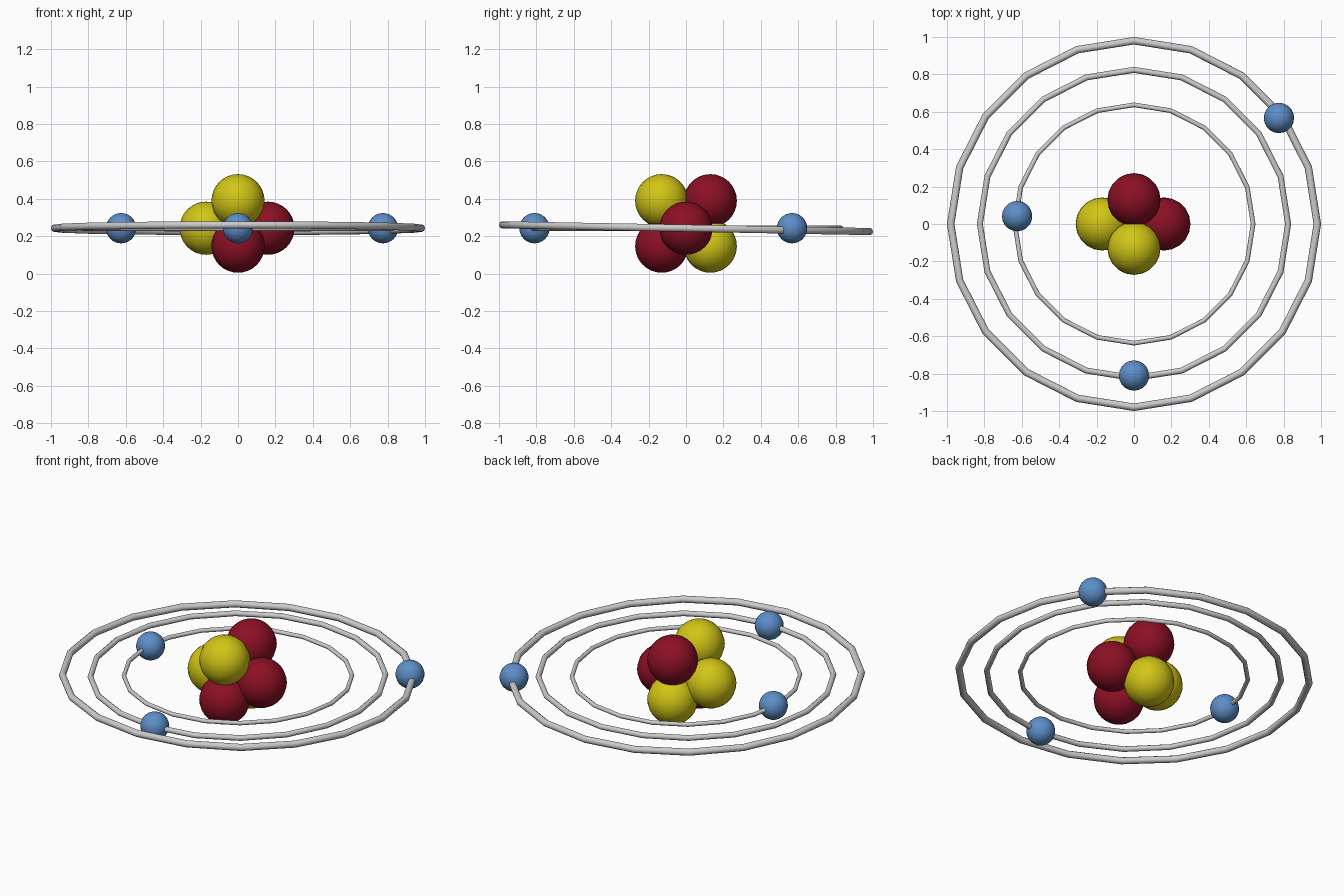
import bpy, bmesh, math
from mathutils import Matrix

if "Cube" in bpy.data.objects:
    bpy.data.objects.remove(bpy.data.objects["Cube"])


def material(name, rgb):
    m = bpy.data.materials.new(name)
    m.diffuse_color = (*rgb, 1)
    m.use_nodes = True
    m.node_tree.nodes["Principled BSDF"].inputs["Base Color"].default_value = m.diffuse_color
    return m


RED = material("crimson", (0.26, 0.005, 0.018))
YELLOW = material("yellow", (0.64, 0.56, 0.008))
BLUE = material("blue", (0.11, 0.27, 0.58))
GREY = material("light_grey", (0.6, 0.6, 0.6))

MID = 0.243  # height of the orbit centre


def finish(bm, name, mat):
    for f in bm.faces:
        f.smooth = True
    me = bpy.data.meshes.new(name)
    bm.to_mesh(me)
    bm.free()
    me.materials.append(mat)
    ob = bpy.data.objects.new(name, me)
    bpy.context.collection.objects.link(ob)
    return ob


def ball(name, loc, radius, mat, segments=20, rings=16):
    bm = bmesh.new()
    bmesh.ops.create_uvsphere(bm, u_segments=segments, v_segments=rings,
                              radius=radius, matrix=Matrix.Translation(loc))
    return finish(bm, name, mat)


def ring(name, radius, tube, tilt, sides=20, tube_sides=10):
    bm = bmesh.new()
    # tube profile swept around z in straight segments
    loop = [bm.verts.new((radius + tube * math.cos(a), 0, tube * math.sin(a)))
            for a in (2 * math.pi * i / tube_sides for i in range(tube_sides))]
    edges = [bm.edges.new((loop[i], loop[(i + 1) % tube_sides])) for i in range(tube_sides)]
    bmesh.ops.spin(bm, geom=loop + edges, cent=(0, 0, 0), axis=(0, 0, 1),
                   angle=2 * math.pi, steps=sides, use_merge=True)
    bmesh.ops.remove_doubles(bm, verts=bm.verts, dist=1e-5)
    bmesh.ops.recalc_face_normals(bm, faces=bm.faces)
    bm.transform(Matrix.Translation((0, 0, MID)) @ Matrix.Rotation(tilt, 4, "X"))
    return finish(bm, name, GREY)


# Nucleus: three protons and three neutrons
R = 0.142
for i, p in enumerate([(0.16, 0, MID), (0, 0.13, 0.39), (0, -0.13, 0.147)]):
    ball(f"proton_{i + 1}", p, R, RED)
for i, p in enumerate([(-0.17, 0, MID), (0, -0.13, 0.39), (0, 0.13, 0.147)]):
    ball(f"neutron_{i + 1}", p, R, YELLOW)

# Orbit rings, the outer one slightly tilted
ring("inner_orbit", 0.637, 0.0125, math.radians(-0.5))
ring("middle_orbit", 0.824, 0.016, 0)
ring("outer_orbit", 0.98, 0.02, math.radians(-1.05))

# Electrons, one on each orbit
for name, x, y in [("inner_electron", -0.625, 0.042),
                   ("middle_electron", 0, -0.81),
                   ("outer_electron", 0.775, 0.567)]:
    ball(name, (x, y, MID), 0.081, BLUE)
